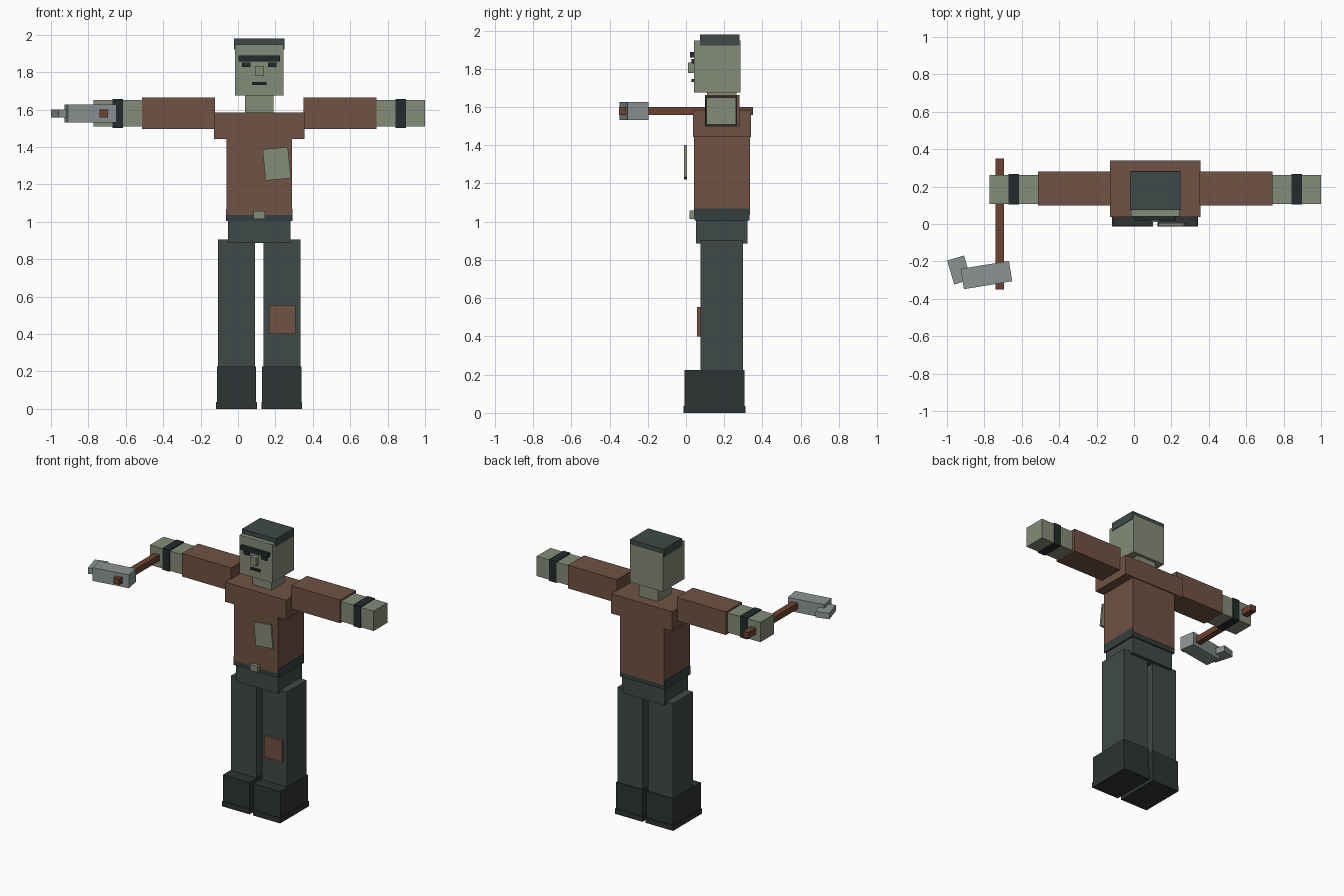
import bpy
from math import radians

CX = 0.1135  # body centre line (the axe shifts the figure sideways)


def material(name, rgb):
    m = bpy.data.materials.new(name)
    lin = [(c / 255 / 12.92) if c < 10 else ((c / 255 + 0.055) / 1.055) ** 2.4 for c in rgb]
    m.diffuse_color = (*lin, 1)
    return m


SKIN = material("skin", (132, 140, 120))
SHIRT = material("shirt", (112, 82, 67))
TROUSER = material("trouser", (64, 74, 72))
BELT = material("belt", (52, 62, 62))
BOOT = material("boot", (46, 51, 52))
DARK = material("dark", (36, 42, 44))
METAL = material("metal", (140, 148, 148))
WOOD = material("wood", (108, 66, 46))


def box(name, mat, x, y, z, rot=(0, 0, 0)):
    """Box spanning the (min, max) pairs, turned about its own centre."""
    spans = (x, y, z)
    bpy.ops.mesh.primitive_cube_add(size=1, location=[(a + b) / 2 for a, b in spans],
                                    rotation=[radians(r) for r in rot])
    o = bpy.context.object
    o.name = name
    o.scale = [b - a for a, b in spans]
    o.data.materials.append(mat)
    return o


def mid(name, mat, half, y, z):
    """Box centred on the body."""
    return box(name, mat, (CX - half, CX + half), y, z)


def pair(name, mat, inner, outer, y, z):
    """Two boxes mirrored across the body centre."""
    box("left_" + name, mat, (CX + inner, CX + outer), y, z)
    box("right_" + name, mat, (CX - outer, CX - inner), y, z)


# head and face
mid("head", SKIN, 0.130, (0.041, 0.284), (1.675, 1.949))
mid("hair", TROUSER, 0.134, (0.074, 0.281), (1.922, 1.979))
mid("brow", DARK, 0.110, (0.020, 0.045), (1.858, 1.888))
pair("eye", DARK, 0.047, 0.092, (0.029, 0.045), (1.827, 1.852))
mid("nose", SKIN, 0.022, (0.010, 0.045), (1.778, 1.834))
mid("mouth", DARK, 0.038, (0.030, 0.045), (1.730, 1.746))
mid("neck", SKIN, 0.075, (0.110, 0.264), (1.575, 1.680))

# torso
mid("shoulders", SHIRT, 0.242, (0.037, 0.340), (1.443, 1.583))
mid("torso", SHIRT, 0.175, (0.042, 0.334), (1.036, 1.45))
mid("belt", BELT, 0.178, (0.044, 0.332), (1.005, 1.068))
mid("buckle", SKIN, 0.030, (0.018, 0.046), (1.015, 1.058))
mid("hips", TROUSER, 0.167, (0.052, 0.322), (0.887, 1.007))
box("chest_patch", SKIN, (0.139, 0.275), (-0.010, 0.005), (1.226, 1.394), (0, -5.5, 0))

# arms
pair("sleeve", SHIRT, 0.237, 0.626, (0.099, 0.281), (1.497, 1.663))
pair("forearm", SKIN, 0.600, 0.8865, (0.107, 0.262), (1.508, 1.650))
pair("wristband", DARK, 0.728, 0.785, (0.103, 0.266), (1.502, 1.656))

# legs and boots
pair("leg", TROUSER, 0.022, 0.221, (0.076, 0.298), (0.20, 0.905))
pair("boot", BOOT, 0.016, 0.227, (-0.007, 0.307), (0.02, 0.225))
pair("sole", BOOT, 0.013, 0.230, (-0.013, 0.312), (0, 0.037))
box("knee_patch", SHIRT, (0.166, 0.307), (0.058, 0.080), (0.400, 0.554))

# axe held in the right hand
box("axe_handle", WOOD, (-0.740, -0.696), (-0.350, 0.350), (1.558, 1.601))
box("axe_head", METAL, (-0.920, -0.658), (-0.328, -0.218), (1.531, 1.626), (0, 0, 9.4))
box("axe_tip", METAL, (-0.982, -0.888), (-0.313, -0.179), (1.558, 1.601), (0, 0, 16.5))
